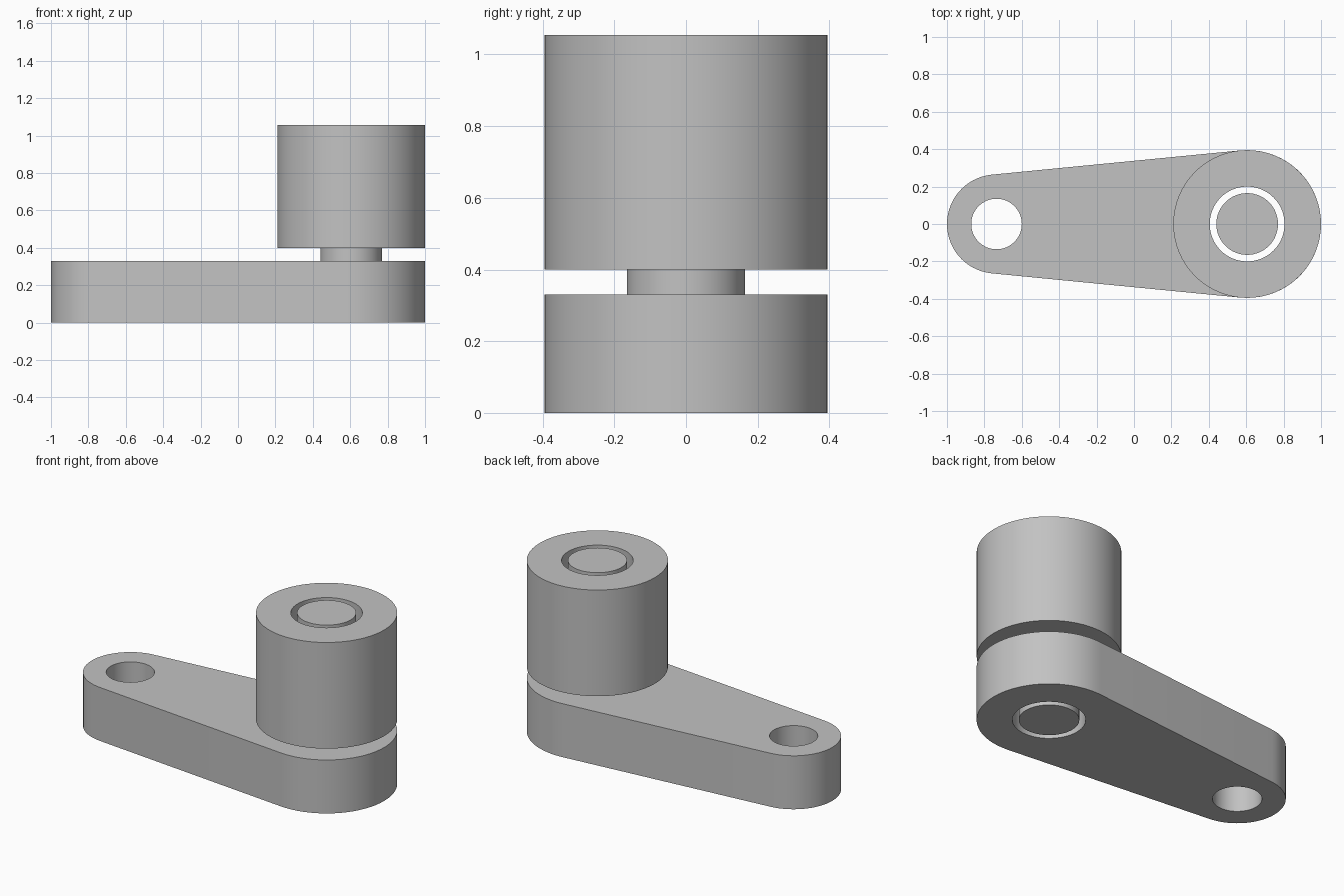
import bpy, bmesh, math

if "Cube" in bpy.data.objects:
    bpy.data.objects.remove(bpy.data.objects["Cube"], do_unlink=True)

BIG_X, BIG_R = 0.605, 0.395      # pivot end of the arm
SMALL_X, SMALL_R = -0.735, 0.265  # free end of the arm
BORE_R, PIN_R, HOLE_R = 0.2, 0.165, 0.135
ARM_TOP, SLEEVE_BOTTOM, TOP = 0.33, 0.4, 1.055

grey = bpy.data.materials.new("plain_grey")
grey.use_nodes = True
colour = (0.54, 0.54, 0.54, 1)
grey.diffuse_color = colour
grey.node_tree.nodes["Principled BSDF"].inputs["Base Color"].default_value = colour


def arc(cx, r, start, end, steps):
    """Points along an arc centred on the x axis."""
    angles = [start + (end - start) * i / steps for i in range(steps + 1)]
    return [(cx + r * math.cos(a), r * math.sin(a)) for a in angles]


def circle(cx, r, steps=64):
    return arc(cx, r, 0, math.tau, steps)[:-1]


def extruded(name, loops, bottom, top):
    """Fill an outline, leaving inner loops as holes, and extrude it upward."""
    bm = bmesh.new()
    edges = []
    for loop in loops:
        verts = [bm.verts.new((x, y, bottom)) for x, y in loop]
        edges += [bm.edges.new((v, verts[i - 1])) for i, v in enumerate(verts)]
    bmesh.ops.triangle_fill(bm, use_beauty=True, use_dissolve=False, edges=edges)
    grown = bmesh.ops.extrude_face_region(bm, geom=bm.faces[:], use_keep_orig=True)
    moved = [g for g in grown["geom"] if isinstance(g, bmesh.types.BMVert)]
    bmesh.ops.translate(bm, verts=moved, vec=(0, 0, top - bottom))
    bmesh.ops.recalc_face_normals(bm, faces=bm.faces[:])
    mesh = bpy.data.meshes.new(name)
    bm.to_mesh(mesh)
    bm.free()
    mesh.materials.append(grey)
    obj = bpy.data.objects.new(name, mesh)
    bpy.context.collection.objects.link(obj)
    bpy.ops.object.select_all(action="DESELECT")
    obj.select_set(True)
    bpy.context.view_layer.objects.active = obj
    bpy.ops.object.shade_smooth_by_angle(angle=math.radians(30))
    return obj


# Tapered arm: two round ends joined by tangent lines, with a hole at each end
tangent = math.acos((SMALL_R - BIG_R) / (BIG_X - SMALL_X))
outline = (arc(BIG_X, BIG_R, -tangent, tangent, 36)
           if tangent < math.pi / 2 else
           arc(BIG_X, BIG_R, tangent - math.pi, math.pi - tangent, 36))
lean = math.asin((BIG_R - SMALL_R) / (BIG_X - SMALL_X))
side = math.pi / 2 + lean
outline = arc(BIG_X, BIG_R, -side, side, 36) + arc(SMALL_X, SMALL_R, side, math.tau - side, 30)
extruded("arm", [outline, circle(BIG_X, BORE_R), circle(SMALL_X, HOLE_R)], 0, ARM_TOP)

# Hollow sleeve above the arm
extruded("sleeve", [circle(BIG_X, BIG_R), circle(BIG_X, BORE_R)], SLEEVE_BOTTOM, TOP)

# Pin running loosely through both
extruded("pin", [circle(BIG_X, PIN_R)], 0, TOP)
